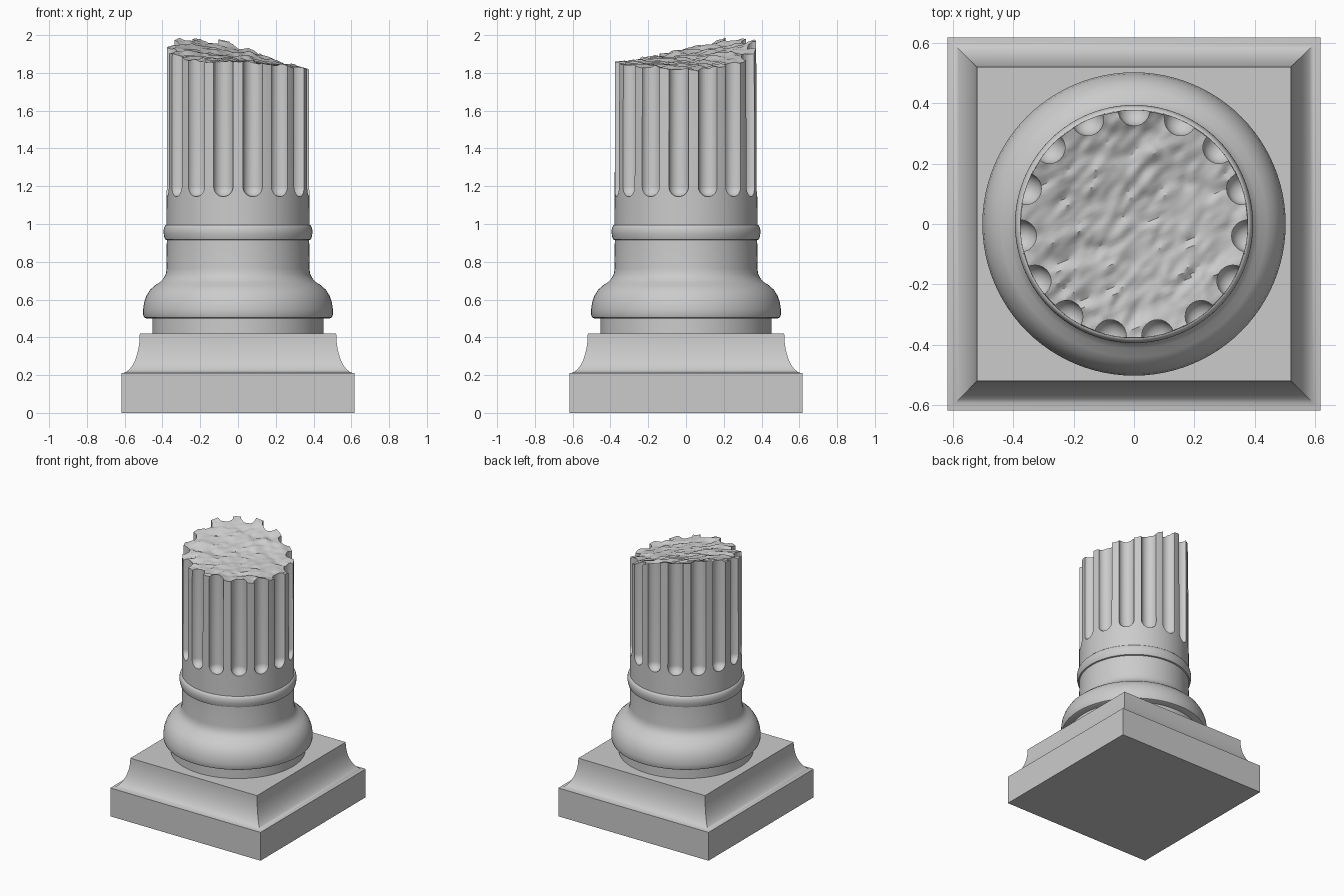
import bpy
import bmesh
from math import pi, sin, cos, radians, sqrt
from mathutils import Matrix, Vector, noise

if "Cube" in bpy.data.objects:
    bpy.data.objects.remove(bpy.data.objects["Cube"], do_unlink=True)

stone = bpy.data.materials.new("grey stone")
stone.use_nodes = True
GREY = (0.6, 0.6, 0.6, 1)
stone.diffuse_color = GREY
stone.node_tree.nodes["Principled BSDF"].inputs["Base Color"].default_value = GREY


def make_object(name, bm):
    bmesh.ops.recalc_face_normals(bm, faces=bm.faces[:])
    mesh = bpy.data.meshes.new(name)
    bm.to_mesh(mesh)
    bm.free()
    mesh.materials.append(stone)
    obj = bpy.data.objects.new(name, mesh)
    bpy.context.collection.objects.link(obj)
    return obj


def activate(obj):
    bpy.ops.object.select_all(action="DESELECT")
    obj.select_set(True)
    bpy.context.view_layer.objects.active = obj


def smooth(obj, angle=35):
    activate(obj)
    bpy.ops.object.shade_smooth_by_angle(angle=radians(angle))


def lathe_bm(profile, sides=96, turn=0.0):
    """Closed solid from (radius, height) points, capped at both ends."""
    bm = bmesh.new()
    rings = [[bm.verts.new((r * cos(turn + 2 * pi * i / sides),
                            r * sin(turn + 2 * pi * i / sides), z))
              for i in range(sides)] for r, z in profile]
    for low, high in zip(rings, rings[1:]):
        for i in range(sides):
            j = (i + 1) % sides
            bm.faces.new((low[i], low[j], high[j], high[i]))
    bm.faces.new(rings[0][::-1])
    bm.faces.new(rings[-1])
    return bm


def cut(target, cutter):
    cutter.hide_render = True
    mod = target.modifiers.new("cut", "BOOLEAN")
    mod.operation = "DIFFERENCE"
    mod.solver = "EXACT"
    mod.object = cutter
    activate(target)
    bpy.ops.object.modifier_apply(modifier=mod.name)
    bpy.data.objects.remove(cutter, do_unlink=True)


# Square plinth with a concave moulding above it
cove = [(0.617 - 0.097 * sin(t), 0.42 - 0.21 * cos(t))
        for t in (pi / 2 * k / 12 for k in range(13))]
plinth_profile = [(0.617, 0)] + cove
plinth = make_object("plinth", lathe_bm(
    [(r * sqrt(2), z) for r, z in plinth_profile], sides=4, turn=pi / 4))
smooth(plinth)

# Low round step
smooth(make_object("base_disc", lathe_bm([(0.452, 0.41), (0.452, 0.505)])))

# Bulging base that sweeps into the lower drum
bulge = [(0.485, 0.5), (0.497, 0.506), (0.502, 0.52), (0.502, 0.55),
         (0.497, 0.585), (0.485, 0.62), (0.465, 0.652), (0.44, 0.675),
         (0.413, 0.692), (0.394, 0.712), (0.382, 0.735), (0.378, 0.765),
         (0.377, 0.93)]
smooth(make_object("bulging_base", lathe_bm(bulge)), 40)

# Rounded collar
collar = [(0.375, 0.914), (0.386, 0.918), (0.39, 0.93)]
collar += [(0.378 + 0.016 * cos(t), 0.958 + 0.037 * sin(t))
           for t in (radians(-15 + 15 * k) for k in range(7))]
collar += [(0.372, 0.997)]
smooth(make_object("collar", lathe_bm(collar)), 40)

# Shaft with round-ended flutes
shaft = make_object("fluted_shaft", lathe_bm([(0.378, 0.98), (0.375, 2.1)], 120))
FLUTES = 15
flute_r = 0.053
for k in range(FLUTES):
    a = pi / 2 + 2 * pi * k / FLUTES
    round_end = [(flute_r * sin(t), 1.198 - flute_r * cos(t))
                 for t in (pi / 2 * (i + 0.15) / 8.15 for i in range(9))]
    bm = lathe_bm(round_end + [(flute_r, 2.3)], 24)
    bmesh.ops.translate(bm, verts=bm.verts[:], vec=(0.378 * cos(a), 0.378 * sin(a), 0))
    cut(shaft, make_object("flute_cutter", bm))


# Rough break across the top
def break_height(x, y):
    slope = 1.872 - 0.16 * x + 0.12 * y + 0.2 * y * y - 0.35 * x * y
    along, across = (x + y) * 0.7, (y - x) * 0.7
    warp = noise.noise(Vector((x * 9, y * 9, 4)))
    coarse = noise.noise(Vector((along * 7, across * 14 + warp, 1)))
    fine = noise.noise(Vector((along * 18 + warp, across * 38, 7)))
    return slope + 0.016 * coarse + 0.011 * fine


bm = bmesh.new()
bmesh.ops.create_grid(bm, x_segments=76, y_segments=76, size=0.45)
bmesh.ops.rotate(bm, verts=bm.verts[:], matrix=Matrix.Rotation(0.4, 3, "Z"))
lower = bm.verts[:]
extruded = bmesh.ops.extrude_face_region(bm, geom=bm.faces[:], use_keep_orig=True)
for v in extruded["geom"]:
    if isinstance(v, bmesh.types.BMVert):
        v.co.z = 2.4
for v in lower:
    v.co.z = break_height(v.co.x, v.co.y)
cut(shaft, make_object("break_cutter", bm))
smooth(shaft, 32)
